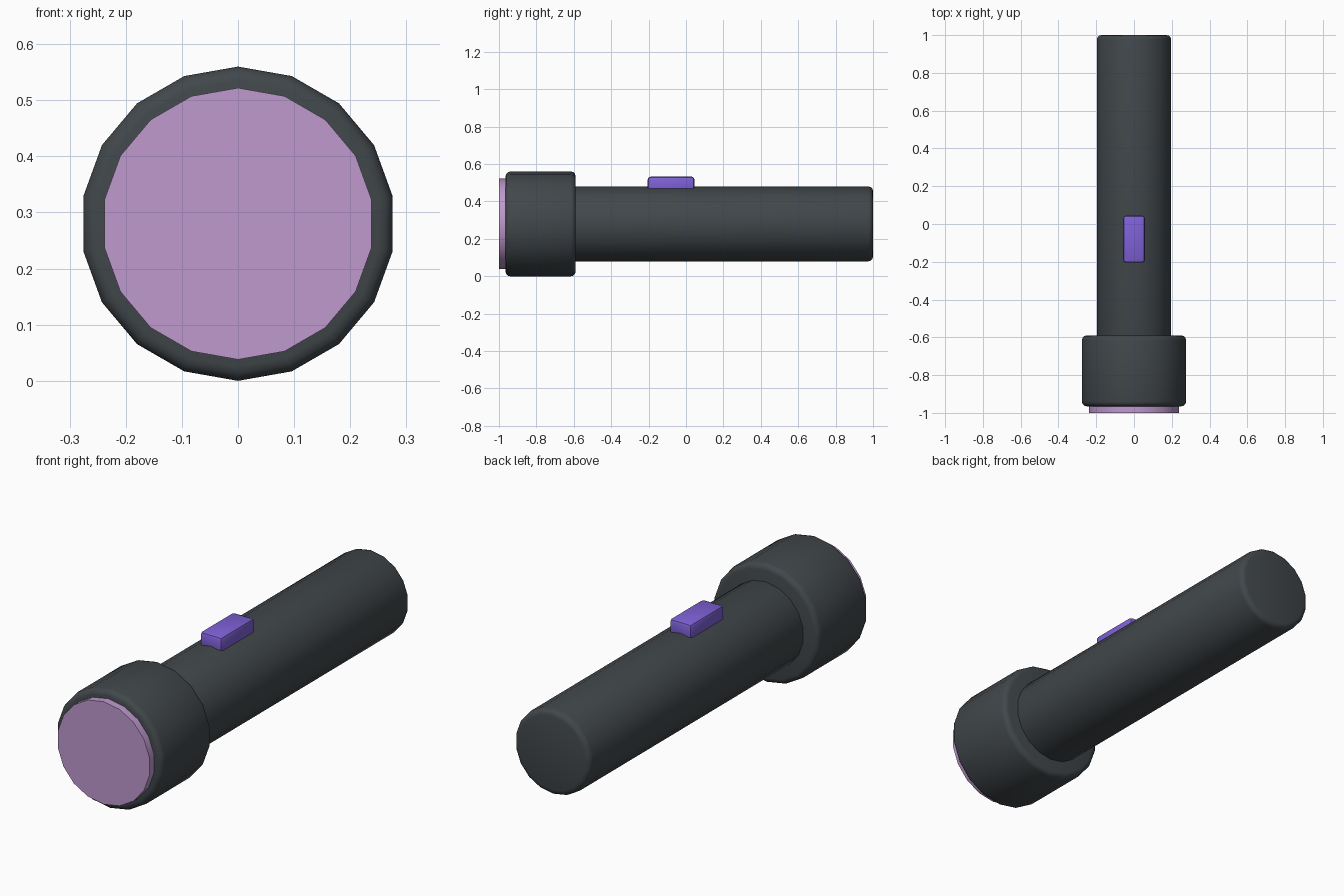
import bpy
import math

cube = bpy.data.objects.get("Cube")
if cube:
    bpy.data.objects.remove(cube, do_unlink=True)

AXIS_Z = 0.28


def material(name, rgb):
    mat = bpy.data.materials.new(name)
    mat.use_nodes = True
    color = (*rgb, 1)
    mat.diffuse_color = color
    mat.node_tree.nodes["Principled BSDF"].inputs["Base Color"].default_value = color
    return mat


charcoal = material("charcoal", (0.053, 0.063, 0.070))
lilac = material("lilac", (0.52, 0.32, 0.62))
violet = material("violet", (0.21, 0.12, 0.68))


def finish(obj, name, mat, bevel, segments):
    obj.name = name
    obj.data.materials.append(mat)
    bpy.ops.object.transform_apply(location=False, rotation=True, scale=True)
    if bevel:
        mod = obj.modifiers.new("rounded edges", "BEVEL")
        mod.width = bevel
        mod.segments = segments
        mod.limit_method = "ANGLE"
        mod.angle_limit = math.radians(40)
        bpy.ops.object.modifier_apply(modifier=mod.name)
    bpy.ops.object.shade_smooth_by_angle(angle=math.radians(35))


def barrel(name, mat, radius, y0, y1, bevel=0):
    # Cylinder lying along y with a vertex line on top
    bpy.ops.mesh.primitive_cylinder_add(
        vertices=18, radius=radius, depth=y1 - y0,
        location=(0, (y0 + y1) / 2, AXIS_Z), rotation=(math.pi / 2, 0, 0))
    finish(bpy.context.object, name, mat, bevel, 3)


# Handle, flared head and lens
barrel("handle", charcoal, 0.20, -0.65, 1.0, 0.025)
barrel("head", charcoal, 0.28, -0.965, -0.59, 0.025)
barrel("lens", lilac, 0.242, -1.0, -0.90)

# Thumb switch, partly sunk into the handle
bpy.ops.mesh.primitive_cube_add(size=1, location=(0, -0.08, 0.49))
switch = bpy.context.object
switch.scale = (0.115, 0.25, 0.085)
finish(switch, "switch", violet, 0.015, 2)
